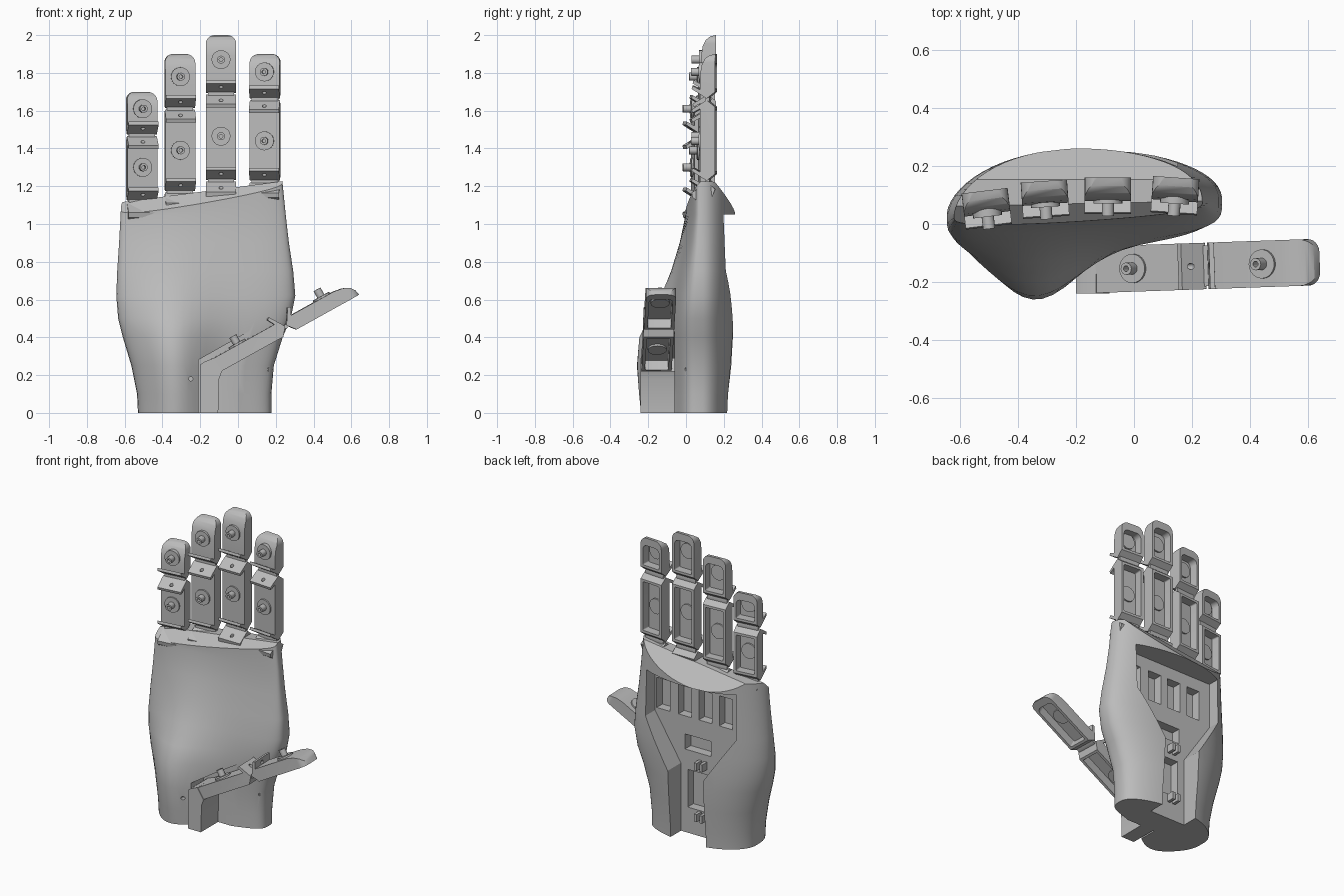
import bpy, bmesh, math
from mathutils import Matrix, Vector

cube = bpy.data.objects.get("Cube")
if cube:
    bpy.data.objects.remove(cube, do_unlink=True)

GREY = (0.5, 0.5, 0.5, 1)
grey = bpy.data.materials.new("plain grey")
grey.use_nodes = True
grey.diffuse_color = GREY
grey.node_tree.nodes["Principled BSDF"].inputs["Base Color"].default_value = GREY
parts = []


def add(name, bm):
    bmesh.ops.recalc_face_normals(bm, faces=bm.faces)
    mesh = bpy.data.meshes.new(name)
    bm.to_mesh(mesh)
    bm.free()
    mesh.materials.append(grey)
    ob = bpy.data.objects.new(name, mesh)
    bpy.context.scene.collection.objects.link(ob)
    return ob


def prism(name, pts, axis, lo, hi):
    """Extrude a 2D outline along one axis."""
    place = {"x": lambda a, b, t: (t, a, b),
             "y": lambda a, b, t: (a, t, b),
             "z": lambda a, b, t: (a, b, t)}[axis]
    bm = bmesh.new()
    ends = [[bm.verts.new(place(a, b, t)) for a, b in pts] for t in (lo, hi)]
    for ring in ends:
        bm.faces.new(ring)
    n = len(pts)
    for i in range(n):
        j = (i + 1) % n
        bm.faces.new((ends[0][i], ends[0][j], ends[1][j], ends[1][i]))
    return add(name, bm)


def rect(a0, a1, b0, b1):
    return [(a0, b0), (a1, b0), (a1, b1), (a0, b1)]


def circle(a, b, r, n=24):
    return [(a + r * math.cos(k * math.tau / n), b + r * math.sin(k * math.tau / n))
            for k in range(n)]


def rounded(a0, a1, b0, b1, low, high, n=6):
    """Rectangle with separate corner radii at its lower and upper end."""
    pts = []
    corners = ((a1 - high, b1 - high, high, 0), (a0 + high, b1 - high, high, 1),
               (a0 + low, b0 + low, low, 2), (a1 - low, b0 + low, low, 3))
    for ca, cb, r, q in corners:
        for k in range(n + 1):
            t = (q + k / n) * math.pi / 2
            pts.append((ca + r * math.cos(t), cb + r * math.sin(t)))
    return pts


def combine(ob, tool, op="DIFFERENCE"):
    tool.hide_render = True
    mod = ob.modifiers.new("bool", "BOOLEAN")
    mod.operation, mod.object, mod.solver = op, tool, "EXACT"
    dg = bpy.context.evaluated_depsgraph_get()
    dg.update()
    mesh = bpy.data.meshes.new_from_object(ob.evaluated_get(dg))
    ob.modifiers.clear()
    ob.data = mesh
    bpy.data.objects.remove(tool, do_unlink=True)


def finish(ob, matrix=None):
    if matrix:
        ob.data.transform(matrix)
    parts.append(ob)


W = 0.08      # half width of a finger
D = 0.08      # depth of a finger


def segment(name, M, z0, z1, peg, tip=False, root=False):
    """Hollow finger segment, open at the back, with slanted joint flanges."""
    if root:
        low = [(D, z0), (0, z0)]
    else:
        low = [(D, z0 + 0.04), (0.035, z0 + 0.004), (-0.045, z0 + 0.055),
               (-0.04, z0 + 0.072), (0, z0 + 0.05)]
    if tip:
        high = [(0, z1 - 0.11), (0.008, z1 - 0.06), (0.025, z1 - 0.025),
                (0.05, z1 - 0.006), (D, z1)]
    else:
        high = [(0, z1 - 0.05), (-0.04, z1 - 0.072), (-0.045, z1 - 0.055),
                (0.035, z1 - 0.004), (D, z1 - 0.04)]
    ob = prism(name, low + high, "x", -W - 0.02, W + 0.02)
    outline = rounded(-W, W, z0 - 0.01, z1, 0.012, 0.045 if tip else 0.012)
    combine(ob, prism("trim", outline, "y", -0.2, 0.2), "INTERSECT")
    bottom = z0 + (0.03 if root else 0.056)
    top = z1 - (0.05 if tip else 0.056)
    hollow = rounded(-W + 0.018, W - 0.018, bottom, top, 0.008, 0.03 if tip else 0.008)
    combine(ob, prism("hollow", hollow, "y", 0.024, 0.2))
    # tendon holes in the flanges
    for z, used in ((z0, not root), (z1, not tip)):
        if used:
            combine(ob, prism("hole", circle(0, -0.014, 0.011, 12), "z", z - 0.08, z + 0.08))
    finish(ob, M)
    # pad boss and hollow peg
    finish(prism(name + "_collar", circle(0, peg, 0.05), "y", -0.01, 0.034), M)
    pin = prism(name + "_peg", circle(0, peg, 0.021, 16), "y", -0.052, 0)
    combine(pin, prism("bore", circle(0, peg, 0.01, 12), "y", -0.1, -0.015))
    finish(pin, M)


def hinge(name, M, z):
    finish(prism(name, [(0.028, z - 0.012), (0.044, z - 0.022), (0.05, z),
                        (0.044, z + 0.022), (0.028, z + 0.012)], "x", -0.07, 0.07), M)


# Fingers: x, y, tilt, base joint, middle joint, tip, two pegs
fingers = {
    "little": (-0.505, 0.035, 7, 1.12, 1.47, 1.70, 1.30, 1.61),
    "ring": (-0.305, 0.068, 4, 1.17, 1.61, 1.90, 1.39, 1.78),
    "middle": (-0.09, 0.08, 0, 1.23, 1.69, 2.00, 1.465, 1.87),
    "index": (0.14, 0.08, -4, 1.225, 1.66, 1.90, 1.44, 1.805),
}
for f, (x, y, tilt, base, mid, end, peg1, peg2) in fingers.items():
    M = Matrix.Translation((x, y, 0)) @ Matrix.Rotation(math.radians(tilt), 4, "Z")
    segment(f + "_lower_segment", M, base, mid, peg1)
    segment(f + "_upper_segment", M, mid, end, peg2, tip=True)
    hinge(f + "_middle_hinge", M, mid)
    hinge(f + "_base_hinge", M, base)
    knuckle = prism(f + "_knuckle", [(0.035, base - 0.004), (-0.045, base - 0.06),
                                     (-0.04, base - 0.085), (0.01, base - 0.12),
                                     (0.06, base - 0.09), (D, base - 0.04)], "x", -W, W)
    combine(knuckle, prism("hole", circle(0, -0.014, 0.011, 12), "z", base - 0.08, base))
    finish(knuckle, M)

# Thumb: the same segments laid along a rising diagonal
a = math.radians(29)
along = Vector((math.cos(a), 0, math.sin(a)))
back = Vector((math.sin(a), 0, -math.cos(a)))
T = Matrix((back.cross(along), back, along)).transposed().to_4x4()
T = Matrix.Translation((-0.116, -0.157, 0.298)) @ Matrix.Rotation(math.radians(2), 4, "Z") @ T
segment("thumb_lower_segment", T, -0.03, 0.40, 0.13, root=True)
segment("thumb_upper_segment", T, 0.40, 0.82, 0.64, tip=True)
hinge("thumb_hinge", T, 0.40)
finish(prism("thumb_base", [(-0.2, 0), (-0.2, 0.255), (-0.18, 0.27), (-0.13, 0.29),
                            (-0.085, 0.22), (-0.1, 0.18), (-0.105, 0)], "y", -0.24, -0.05))

# Palm: lofted rings of z, left x, right x, back y, front depth, heel bulge
levels = [
    (0, -0.53, 0.177, 0.23, 0.125, 0.175), (0.1, -0.535, 0.177, 0.235, 0.125, 0.185),
    (0.25, -0.565, 0.19, 0.25, 0.13, 0.19), (0.4, -0.61, 0.237, 0.257, 0.14, 0.165),
    (0.5, -0.635, 0.28, 0.26, 0.14, 0.115), (0.62, -0.645, 0.304, 0.26, 0.125, 0.06),
    (0.75, -0.64, 0.293, 0.26, 0.1, 0.03), (0.9, -0.63, 0.27, 0.26, 0.07, 0.012),
    (1.05, -0.622, 0.253, 0.26, 0.048, 0), (1.3, -0.61, 0.228, 0.26, 0.04, 0)]
N = 64
bm = bmesh.new()
rings = []
for z, xl, xr, yb, flat, bulge in levels:
    ring = []
    for k in range(N):
        t = math.tau * (k + 0.5) / N
        s = abs(math.sin(t))
        x = (xl + xr) / 2 + (xr - xl) / 2 * math.cos(t)
        edge = 0.03 + 0.05 * (x - xl) / (xr - xl)
        if math.sin(t) > 0:
            y = edge + (yb - edge) * s ** (0.92 if math.cos(t) > 0 else 1.12)
        else:
            y = edge - s ** 0.5 * (flat + bulge * math.exp(-((x + 0.355) / 0.15) ** 2 / 2))
        ring.append(bm.verts.new((x, y, z)))
    rings.append(ring)
for r0, r1 in zip(rings, rings[1:]):
    for k in range(N):
        j = (k + 1) % N
        bm.faces.new((r0[k], r0[j], r1[j], r1[k]))
bm.faces.new(rings[0])
bm.faces.new(rings[-1])
# slanted top, back lip and front slope
for co, no in (((-0.2, 0, 1.17), (-0.13, 0, 1)), ((-0.15, 0.15, 1.18), (-0.13, 1.1, 1)),
               ((-0.2, 0.05, 1.15), (-0.11, -1, 1))):
    cut = bmesh.ops.bisect_plane(bm, geom=bm.verts[:] + bm.edges[:] + bm.faces[:],
                                 plane_co=co, plane_no=Vector(no).normalized(),
                                 clear_outer=True)
    rim = [e for e in cut["geom_cut"] if isinstance(e, bmesh.types.BMEdge)]
    bmesh.ops.holes_fill(bm, edges=rim, sides=0)
palm = add("palm", bm)

# Thumb clearance in front, equipment recess in the back
combine(palm, prism("clearance", [(-0.21, -0.1), (-0.21, 0.28), (0.1, 0.455), (0.35, 0.6),
                                  (0.6, 0.6), (0.6, -0.1)], "y", -0.4, -0.06))
combine(palm, prism("recess", [(-0.5, 1.05), (0.15, 1.05), (0.15, 0.75), (-0.04, 0.45),
                               (-0.04, -0.1), (-0.3, -0.1), (-0.3, 0.45), (-0.5, 0.75)],
                    "y", 0.11, 0.4))
slots = [rect(x - 0.048, x + 0.048, 0.77, 0.97) for x in (0.09, -0.07, -0.22, -0.37)]
slots += [rect(-0.26, -0.07, 0.55, 0.65), rect(-0.25, -0.09, 0.17, 0.42)]
for slot in slots:
    combine(palm, prism("slot", slot, "y", 0.05, 0.2))
for x, z in ((-0.25, 0.18), (0.165, 0.23)):
    combine(palm, prism("screw_hole", circle(x, z, 0.011, 12), "y", -0.4, 0))
finish(palm)

# Small cable clips on the recess floor
for i, z in enumerate((0.48, 0.14)):
    for side in (-0.03, 0.01):
        finish(prism(f"cable_clip_{i}", rect(-0.2 + side, -0.18 + side, z - 0.025, z + 0.025),
                     "y", 0.1, 0.16))

bpy.ops.object.select_all(action="DESELECT")
for ob in parts:
    ob.select_set(True)
bpy.context.view_layer.objects.active = palm
bpy.ops.object.shade_smooth_by_angle(angle=math.radians(32))
